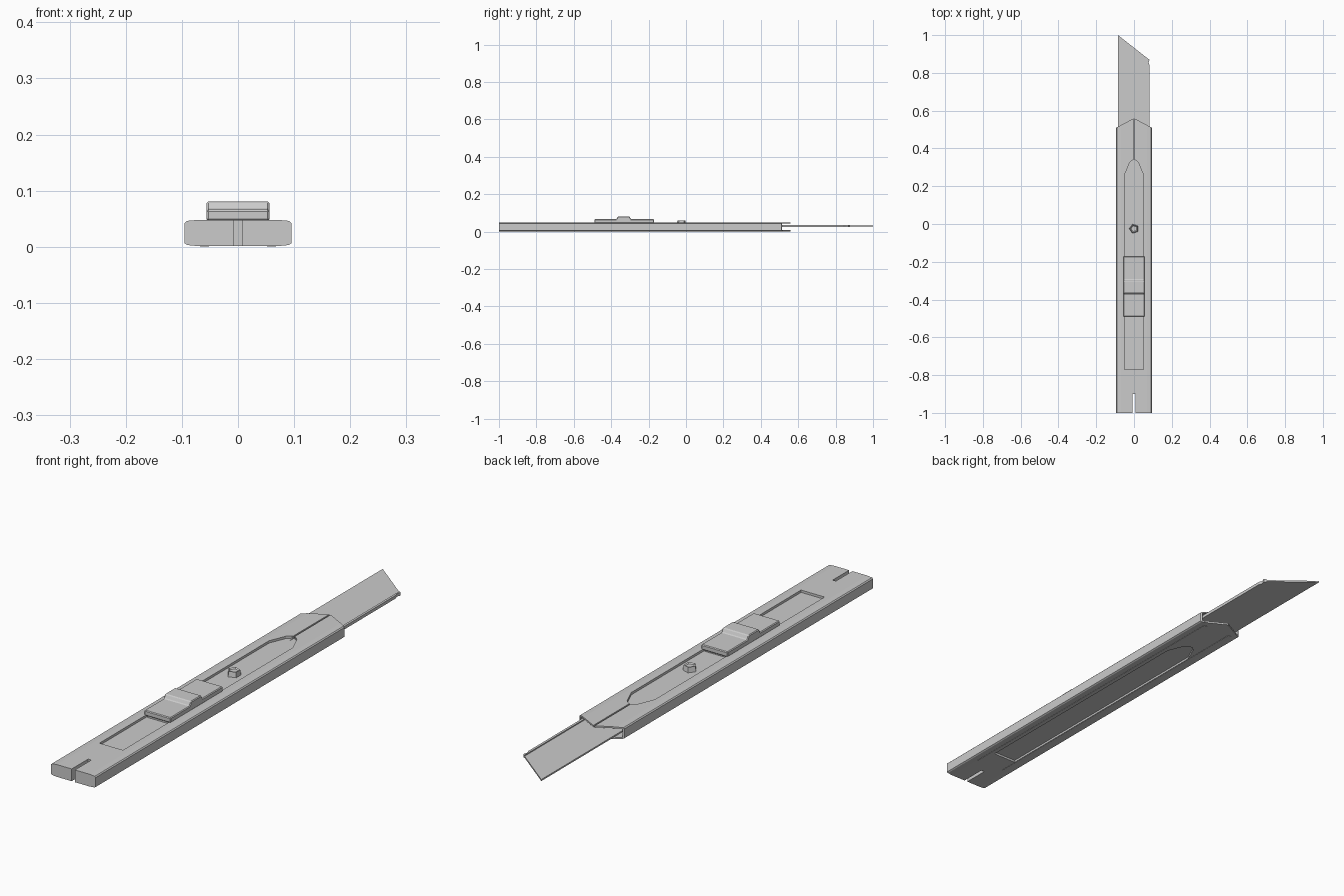
import bpy, bmesh, math

if "Cube" in bpy.data.objects:
    bpy.data.objects.remove(bpy.data.objects["Cube"])


def new_object(name, bm):
    bmesh.ops.recalc_face_normals(bm, faces=bm.faces)
    mesh = bpy.data.meshes.new(name)
    bm.to_mesh(mesh)
    bm.free()
    ob = bpy.data.objects.new(name, mesh)
    bpy.context.collection.objects.link(ob)
    return ob


def prism(name, points, offset):
    """Extrude a closed loop of 3D points along an offset."""
    bm = bmesh.new()
    face = bm.faces.new([bm.verts.new(p) for p in points])
    ext = bmesh.ops.extrude_face_region(bm, geom=[face])
    moved = [v for v in ext["geom"] if isinstance(v, bmesh.types.BMVert)]
    bmesh.ops.translate(bm, verts=moved, vec=offset)
    return new_object(name, bm)


def plan(name, outline, z0, z1):
    return prism(name, [(x, y, z0) for x, y in outline], (0, 0, z1 - z0))


def rect(x0, x1, y0, y1):
    return [(x0, y0), (x1, y0), (x1, y1), (x0, y1)]


def apply_modifier(ob, mod):
    bpy.context.view_layer.objects.active = ob
    bpy.ops.object.modifier_apply(modifier=mod.name)


def cut(ob, cutter):
    mod = ob.modifiers.new("cut", "BOOLEAN")
    mod.operation = "DIFFERENCE"
    mod.solver = "EXACT"
    mod.object = cutter
    apply_modifier(ob, mod)
    bpy.data.objects.remove(cutter, do_unlink=True)


def bevel(ob, width):
    mod = ob.modifiers.new("bevel", "BEVEL")
    mod.width = width
    mod.segments = 1
    mod.limit_method = "ANGLE"
    apply_modifier(ob, mod)


# Handle: slightly crowned cross-section extruded along its length
half = [(0.07, 0.001), (0.09, 0.003), (0.095, 0.006),
        (0.095, 0.042), (0.091, 0.046), (0.07, 0.048)]
section = half + [(-x, z) for x, z in reversed(half)]
handle = prism("handle", [(x, -1, z) for x, z in section], (0, 1.57, 0))

# Pointed nose
for s in (-1, 1):
    cut(handle, plan("nose_cutter", [(0, 0.56), (s * 0.19, 0.459), (s * 0.19, 0.7), (0, 0.7)], -0.1, 0.1))

# Blade channel, nose slit and rear notch
cut(handle, plan("channel_cutter", rect(-0.089, 0.089, 0.36, 0.7), 0.008, 0.042))
cut(handle, plan("slit_cutter", rect(-0.003, 0.003, 0.32, 0.7), 0.038, 0.1))
cut(handle, plan("notch_cutter", rect(-0.007, 0.007, -1.1, -0.9), -0.1, 0.1))

# Long recess on the top and the underside
recess = [(-0.05, -0.77), (0.05, -0.77), (0.05, 0.26), (0.023, 0.325), (0.008, 0.338),
          (-0.008, 0.338), (-0.023, 0.325), (-0.05, 0.26)]
cut(handle, plan("top_recess_cutter", recess, 0.039, 0.1))
cut(handle, plan("bottom_recess_cutter", recess, -0.1, 0.009))

# Slanted blade with a thicker spine along its short side
plan("blade", [(-0.085, 0.35), (0.078, 0.35), (0.078, 0.872), (-0.085, 1.0)], 0.026, 0.032)
plan("blade_spine", [(0.073, 0.35), (0.082, 0.35), (0.082, 0.84), (0.077, 0.855),
                     (0.082, 0.87), (0.073, 0.876)], 0.024, 0.036)

# Thumb slider: stepped side profile
profile = [(-0.49, 0.046), (-0.49, 0.066), (-0.372, 0.066), (-0.364, 0.081),
           (-0.302, 0.081), (-0.294, 0.066), (-0.172, 0.066), (-0.172, 0.046)]
slider = prism("thumb_slider", [(-0.056, y, z) for y, z in profile], (0.112, 0, 0))
bevel(slider, 0.003)
plan("slider_stem", rect(-0.045, 0.045, -0.485, -0.18), 0.038, 0.05)

# Five-sided locking stud with a dished top
bm = bmesh.new()
bmesh.ops.create_cone(bm, cap_ends=True, segments=5, radius1=0.026, radius2=0.022, depth=0.022)
bmesh.ops.translate(bm, verts=bm.verts, vec=(0, 0, 0.048))
top = max(bm.faces, key=lambda f: f.calc_center_median().z)
bmesh.ops.inset_region(bm, faces=[top], thickness=0.006)
bmesh.ops.translate(bm, verts=top.verts, vec=(0, 0, -0.004))
stud = new_object("locking_stud", bm)
stud.location = (0, -0.025, 0)
stud.rotation_euler.z = math.radians(18)

# Flat base rib edges on the underside
for s in (-1, 1):
    plan("base_rib", rect(s * 0.06 - 0.008, s * 0.06 + 0.008, -0.85, 0.5), 0.0, 0.003)
